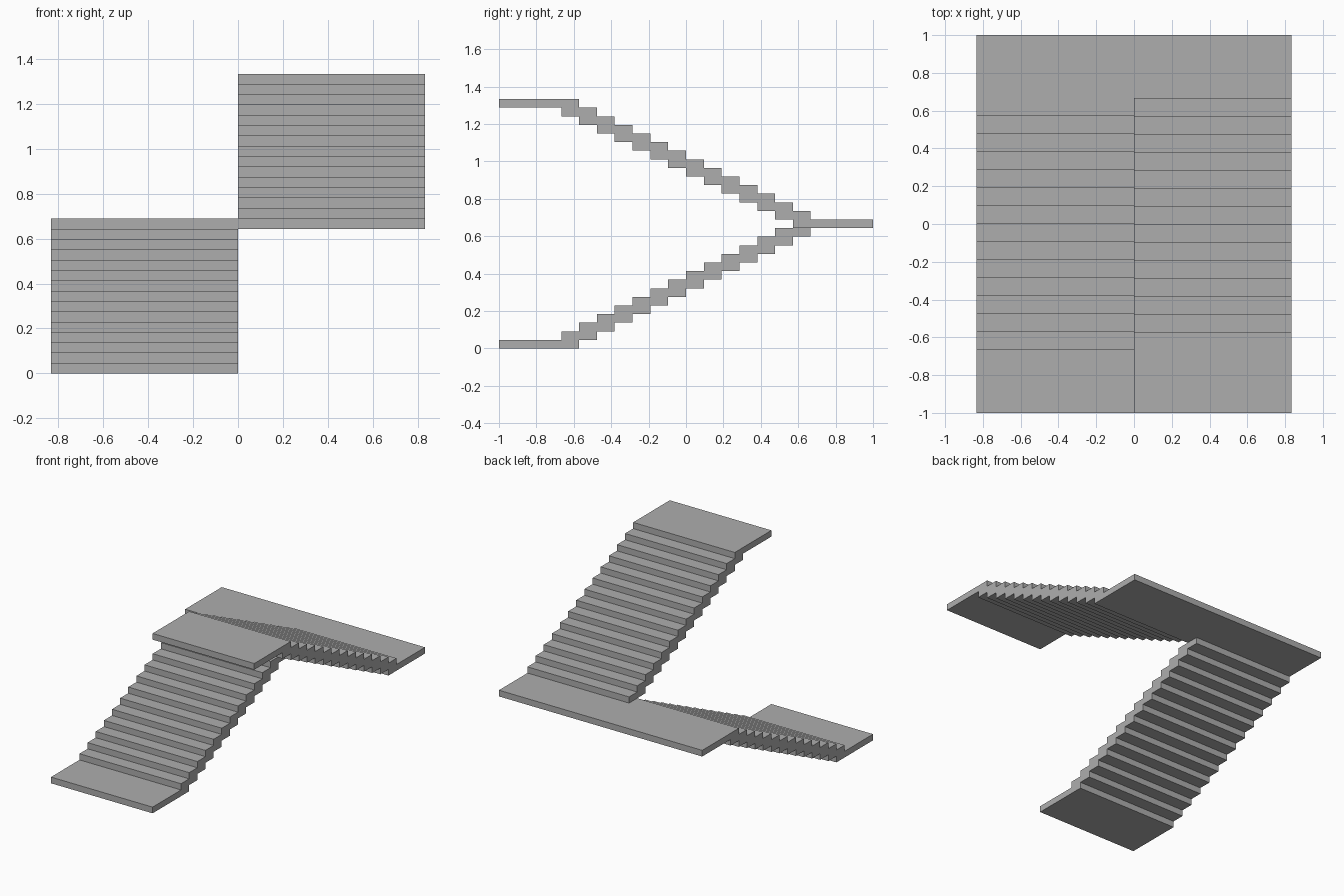
import bpy
import bmesh

cube = bpy.data.objects.get("Cube")
if cube:
    bpy.data.objects.remove(cube, do_unlink=True)

STEPS = 14
HALF_WIDTH = 5 / 6
EDGE = 2 / 3                      # y where the flights meet the landings
TREAD = 2 * EDGE / STEPS
RISE = 4 / 3 / (2 * STEPS + 1)    # also the slab thickness

grey = bpy.data.materials.new("concrete_grey")
grey.use_nodes = True
colour = (0.42, 0.42, 0.42, 1)
grey.diffuse_color = colour
grey.node_tree.nodes["Principled BSDF"].inputs["Base Color"].default_value = colour


def extrude_profile(name, profile, x0, x1):
    """Extrude a closed (y, z) outline from x0 to x1."""
    bm = bmesh.new()
    face = bm.faces.new([bm.verts.new((x0, y, z)) for y, z in profile])
    result = bmesh.ops.extrude_face_region(bm, geom=[face])
    verts = [v for v in result["geom"] if isinstance(v, bmesh.types.BMVert)]
    bmesh.ops.translate(bm, verts=verts, vec=(x1 - x0, 0, 0))
    bmesh.ops.recalc_face_normals(bm, faces=bm.faces)
    mesh = bpy.data.meshes.new(name)
    bm.to_mesh(mesh)
    bm.free()
    mesh.materials.append(grey)
    obj = bpy.data.objects.new(name, mesh)
    bpy.context.collection.objects.link(obj)
    return obj


def flight(name, x0, x1, direction, base):
    """Sawtooth flight, two rises thick, climbing along y in the given direction."""
    top, bottom = [], []
    for i in range(STEPS):
        near = direction * (i * TREAD - EDGE)
        far = direction * ((i + 1) * TREAD - EDGE)
        low = base + i * RISE
        bottom += [(near, low), (far, low)]
        top += [(near, low + 2 * RISE), (far, low + 2 * RISE)]
    extrude_profile(name, bottom + top[::-1], x0, x1)


def landing(name, x0, x1, y0, y1, z):
    outline = [(y0, z), (y1, z), (y1, z + RISE), (y0, z + RISE)]
    extrude_profile(name, outline, x0, x1)


middle = STEPS * RISE

# Landings
landing("bottom_landing", -HALF_WIDTH, 0, -1, -EDGE, 0)
landing("middle_landing", -HALF_WIDTH, HALF_WIDTH, EDGE, 1, middle)
landing("top_landing", 0, HALF_WIDTH, -1, -EDGE, 2 * middle)

# Flights, the second turning back towards the front
flight("lower_flight", -HALF_WIDTH, 0, 1, 0)
flight("upper_flight", 0, HALF_WIDTH, -1, middle)
